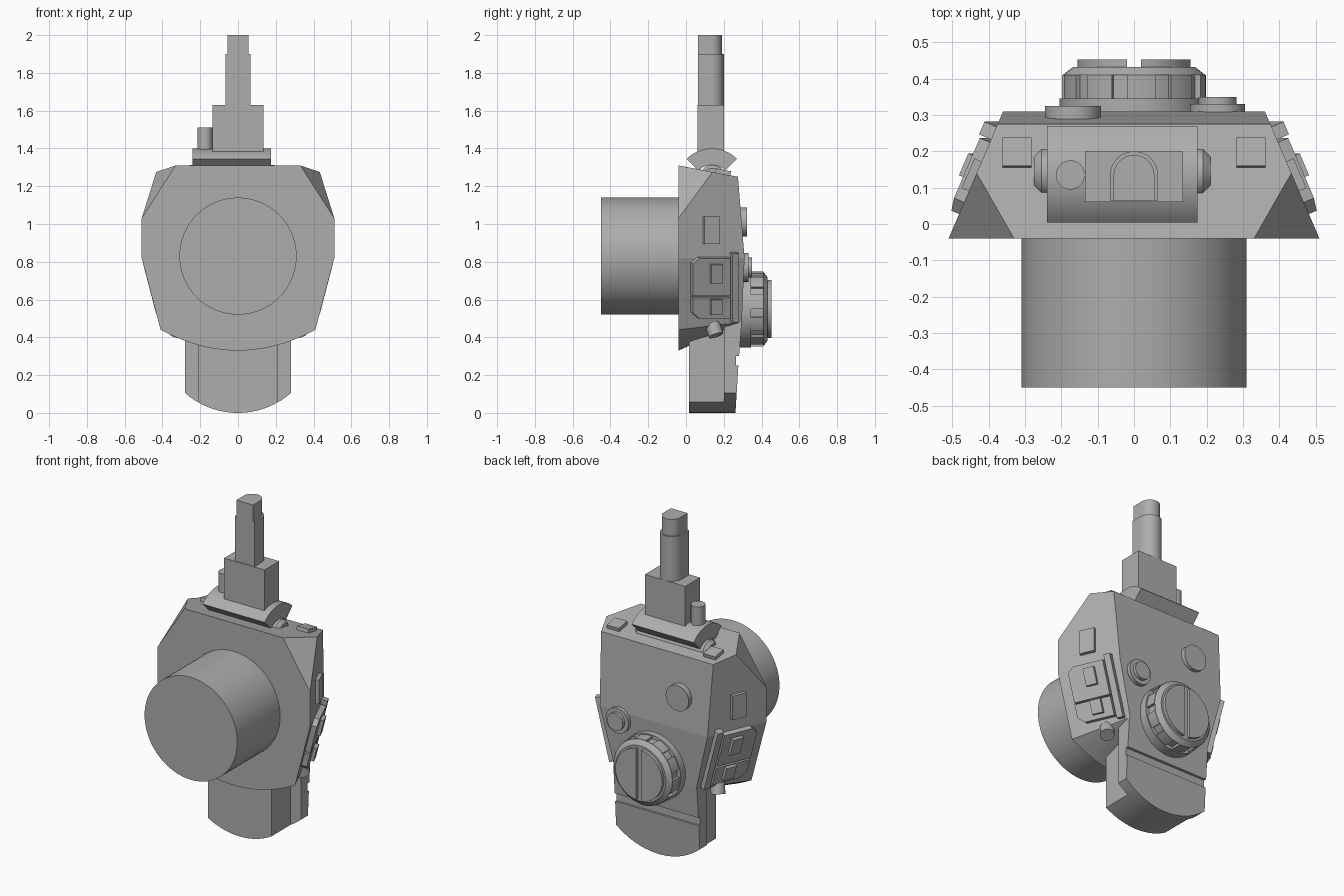
import bpy, bmesh, math
from mathutils import Vector, Matrix

if "Cube" in bpy.data.objects:
    bpy.data.objects.remove(bpy.data.objects["Cube"], do_unlink=True)

GREY = (0.42, 0.42, 0.42, 1)
mat = bpy.data.materials.new("plain grey")
mat.use_nodes = True
mat.diffuse_color = GREY
mat.node_tree.nodes["Principled BSDF"].inputs["Base Color"].default_value = GREY
parts = []


def finish(name, bm):
    bmesh.ops.recalc_face_normals(bm, faces=bm.faces)
    mesh = bpy.data.meshes.new(name)
    bm.to_mesh(mesh)
    bm.free()
    mesh.materials.append(mat)
    ob = bpy.data.objects.new(name, mesh)
    bpy.context.collection.objects.link(ob)
    parts.append(ob)
    return ob


def loft(name, rings):
    """Join equal loops of points into a capped solid."""
    bm = bmesh.new()
    loops = [[bm.verts.new(p) for p in ring] for ring in rings]
    n = len(loops[0])
    for a, b in zip(loops, loops[1:]):
        for i in range(n):
            j = (i + 1) % n
            bm.faces.new((a[i], a[j], b[j], b[i]))
    bm.faces.new(loops[0])
    bm.faces.new(loops[-1])
    return finish(name, bm)


def prism(name, points, offset):
    pts = [Vector(p) for p in points]
    return loft(name, [pts, [p + Vector(offset) for p in pts]])


def box(name, x0, x1, y0, y1, z0, z1):
    return prism(name, [(x0, y0, z0), (x1, y0, z0), (x1, y1, z0), (x0, y1, z0)], (0, 0, z1 - z0))


def lathe(name, origin, axis, steps, sides=48):
    """Round solid along an axis from (distance, radius) steps."""
    turn = Vector((0, 0, 1)).rotation_difference(Vector(axis)).to_matrix()
    rings = []
    for d, r in steps:
        rings.append([Vector(origin) + turn @ Vector((r * math.cos(a), r * math.sin(a), d))
                      for a in (math.tau * i / sides for i in range(sides))])
    return loft(name, rings)


def arc(radius, start, end, count):
    return [(radius * math.cos(a), radius * math.sin(a)) for a in
            (math.radians(start + (end - start) * i / count) for i in range(count + 1))]


# Faceted main housing
pts = []
for s in (-1, 1):
    pts += [(s * x, -0.04, z) for x, z in ((0.33, 1.31), (0.51, 1.03), (0.51, 0.82))]
    pts += [(s * 0.433, 0.14, 1.275), (s * 0.375, 0.275, 1.25), (s * 0.36, 0.31, 0.82), (s * 0.275, 0.295, 0.48)]
pts += [(0.41 * t / 10, -0.04, 0.33 + 0.11 * (t / 10) ** 2) for t in range(-10, 11)]
bm = bmesh.new()
for p in pts:
    bm.verts.new(p)
bmesh.ops.convex_hull(bm, input=bm.verts)
bmesh.ops.dissolve_limit(bm, angle_limit=math.radians(1), verts=bm.verts, edges=bm.edges)
finish("housing", bm)

# Front drum
lathe("front_drum", (0, 0, 0.83), (0, -1, 0), [(0.02, 0.31), (0.45, 0.31)], 64)


# Lower block with curved foot, stepped sides and a groove across the back
def foot(name, half, y0, y1, top, lean):
    R = 0.426
    a = math.degrees(math.asin(half / R))
    outline = [(x, z + R) for x, z in arc(R, 270 - a, 270 + a, 20)] + [(half, top), (-half, top)]
    loft(name, [[(x, y0, z) for x, z in outline], [(x, y1 + lean * z, z) for x, z in outline]])


foot("lower_block_front", 0.212, 0.015, 0.21, 0.5, 0)
foot("lower_block_back", 0.28, 0.2, 0.262, 0.25, 0.06)
box("lower_block_groove", -0.28, 0.28, 0.2, 0.265, 0.25, 0.30)
loft("lower_block_top", [[(x, 0.2, 0.30), (x, 0.281, 0.30), (x, 0.295, 0.48), (x, 0.2, 0.48)]
                         for x in (-0.28, 0.28)])

# Hinge saddle and pin on top
saddle = arc(0.188, 45, 135, 16) + arc(0.1, 135, 45, 16)
prism("hinge_saddle", [(-0.24, 0.137 + y, 1.212 + z) for y, z in saddle], (0.415, 0, 0))
lathe("hinge_pin", (-0.275, 0.14, 1.245), (1, 0, 0),
      [(0, 0.05), (0.02, 0.068), (0.465, 0.068), (0.485, 0.05)], 32)
lathe("hinge_knob", (-0.175, 0.135, 1.34), (0, 0, 1), [(0, 0.04), (0.17, 0.04)], 32)

# Mast with a rounded back
box("mast_base", -0.135, 0.135, 0.06, 0.2, 1.37, 1.63)
for name, r, z0, z1 in (("mast_lower", 0.066, 1.63, 1.9), ("mast_tip", 0.056, 1.9, 2.0)):
    outline = [(x, y + 0.134) for x, y in arc(r, 0, 180, 20)] + [(-r, 0.064), (r, 0.064)]
    prism(name, [(x, y, z0) for x, y in outline], (0, 0, z1 - z0))

# Large back dial: base ring, notched rim, bevelled cap and two half discs
DIAL = Vector((0, 0, 0.55))
lathe("dial_base", DIAL, (0, 1, 0), [(0.28, 0.205), (0.345, 0.205)], 64)
rim = []
for k in range(10):
    for r, a, b in ((0.198, 0, 23), (0.183, 23, 36)):
        rim += arc(r, k * 36 + a, k * 36 + b, 4)
prism("dial_rim", [(x, 0.345, 0.55 + z) for x, z in rim], (0, 0.065, 0))
lathe("dial_cap", DIAL, (0, 1, 0), [(0.41, 0.196), (0.432, 0.168)], 64)
for s, side in ((-1, "right"), (1, "left")):
    prism("dial_half_" + side, [(s * x, 0.43, 0.55 + z) for x, z in arc(0.156, -83, 83, 30)], (0, 0.022, 0))

# Small back buttons
lathe("stepped_button_base", (0.23, 0, 0.77), (0, 1, 0), [(0.29, 0.076), (0.33, 0.076)])
lathe("stepped_button_cap", (0.23, 0, 0.77), (0, 1, 0), [(0.33, 0.052), (0.35, 0.052)])
lathe("plain_button", (-0.168, 0, 1.01), (0, 1, 0), [(0.27, 0.077), (0.324, 0.077)])


# Plates that lie on the sloping sides
def side_plate(name, outline, low, high, s, upper=False):
    n = Vector((1, 0.43, 0 if upper else -0.26)).normalized()
    rings = []
    for h in (low, high):
        ring = []
        for y, z in outline:
            x = 0.51 - 0.43 * (y + 0.04) - (0 if upper else 0.26 * (0.82 - z))
            p = Vector((x, y, z)) + n * h
            ring.append((s * p.x, p.y, p.z))
        rings.append(ring)
    loft(name, rings)


def rect(y0, y1, z0, z1):
    return [(y0, z0), (y1, z0), (y1, z1), (y0, z1)]


for s, side in ((-1, "right_"), (1, "left_")):
    side_plate(side + "upper_plate", rect(0.09, 0.172, 0.895, 1.04), -0.01, 0.022, s, True)
    side_plate(side + "panel_top", [(0.025, 0.625), (0.225, 0.625), (0.225, 0.825), (0.06, 0.825),
                                    (0.025, 0.795)], -0.02, 0.03, s)
    side_plate(side + "panel_bottom", [(0.06, 0.505), (0.225, 0.505), (0.225, 0.615), (0.025, 0.615),
                                       (0.025, 0.535)], -0.02, 0.03, s)
    side_plate(side + "panel_key_top", rect(0.115, 0.175, 0.695, 0.795), 0.02, 0.05, s)
    side_plate(side + "panel_key_bottom", rect(0.115, 0.175, 0.53, 0.61), 0.02, 0.05, s)
    side_plate(side + "panel_strip", rect(0.235, 0.27, 0.485, 0.85), -0.02, 0.03, s)
    # Tilted pad on the top face
    pad = box(side + "top_pad", -0.04, 0.04, -0.04, 0.04, -0.02, 0.022)
    pad.data.transform(Matrix.Translation((s * 0.322, 0.195, 1.265)) @ Matrix.Rotation(-0.19, 4, "X"))
    # Peg under the housing
    lathe(side + "lower_peg", (s * 0.31, 0.14, 0.47), (s * 0.25, 0.3, -0.92), [(0, 0.04), (0.065, 0.04)], 24)

# Smooth the round parts and keep edges crisp
bpy.ops.object.select_all(action="DESELECT")
for ob in parts:
    ob.select_set(True)
bpy.context.view_layer.objects.active = parts[0]
bpy.ops.object.shade_smooth_by_angle(angle=math.radians(20))
for face in parts[0].data.polygons:
    face.use_smooth = False
